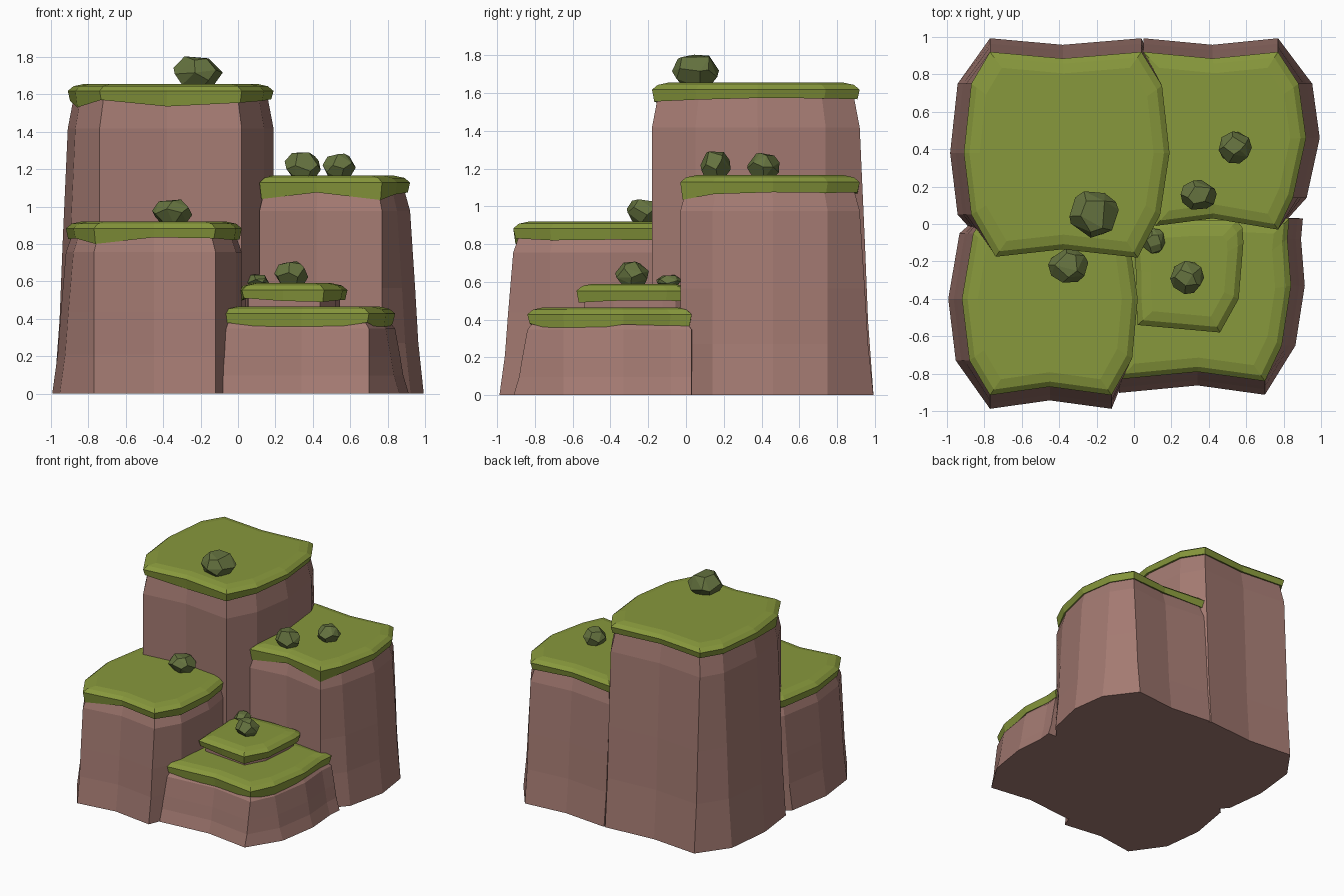
import bpy, bmesh, random
from mathutils import Vector

if "Cube" in bpy.data.objects:
    bpy.data.objects.remove(bpy.data.objects["Cube"])

random.seed(4)


def material(name, rgb):
    m = bpy.data.materials.new(name)
    m.diffuse_color = (*rgb, 1)
    m.use_nodes = True
    m.node_tree.nodes["Principled BSDF"].inputs["Base Color"].default_value = m.diffuse_color
    return m


ROCK = material("red brown rock", (0.37, 0.195, 0.168))
GRASS = material("olive grass", (0.245, 0.315, 0.045))
BUSH = material("dark bush green", (0.13, 0.17, 0.05))


def finish(bm, name, mat):
    bmesh.ops.recalc_face_normals(bm, faces=bm.faces)
    me = bpy.data.meshes.new(name)
    bm.to_mesh(me)
    bm.free()
    me.materials.append(mat)
    ob = bpy.data.objects.new(name, me)
    bpy.context.collection.objects.link(ob)
    return ob


def loft(name, rings, mat):
    """Skin a closed stack of rings with equal point counts."""
    bm = bmesh.new()
    rows = [[bm.verts.new(p) for p in ring] for ring in rings]
    n = len(rows[0])
    for lo, hi in zip(rows, rows[1:]):
        for i in range(n):
            j = (i + 1) % n
            bm.faces.new((lo[i], lo[j], hi[j], hi[i]))
    bm.faces.new(rows[0][::-1])
    bm.faces.new(rows[-1])
    return finish(bm, name, mat)


def inset(outline, d):
    """Pull an outline towards its middle by about the distance d."""
    xs, ys = [p[0] for p in outline], [p[1] for p in outline]
    cx, cy = (min(xs) + max(xs)) / 2, (min(ys) + max(ys)) / 2
    sx = 1 - 2 * d / (max(xs) - min(xs))
    sy = 1 - 2 * d / (max(ys) - min(ys))
    return [(cx + (x - cx) * sx, cy + (y - cy) * sy) for x, y in outline]


def at(outline, z):
    return [(x, y, z) for x, y in outline]


def flare(v, d):
    """Push only the outer sides of the whole block outwards."""
    return v + d * (1 if v > 0 else -1) if abs(v) > 0.78 else v


def rock(name, outline, height):
    # cliff flares outward towards the ground, tucks in under the grass
    rings = []
    for f, d in ((0, .073), (0.25, .044), (0.52, .027), (0.9, 0)):
        rings.append([(flare(x, d), flare(y, d), f * height) for x, y in outline])
    rings.append(at(inset(outline, 0.03), height))
    rings.append(at(inset(outline, 0.06), height + 0.02))
    loft(name, rings, ROCK)


def grass(name, outline, top, front):
    # ragged lower lip: chosen drops along right and front, random elsewhere
    drops = [random.uniform(0.08, 0.1) for _ in outline]
    drops[5:10] = front
    lip = [(x, y, top - d) for (x, y), d in zip(inset(outline, 0.012), drops)]
    loft(name, [at(inset(outline, 0.07), top - 0.07), lip,
                at(outline, top - 0.037),
                at(inset(outline, 0.03), top - 0.012),
                at(inset(outline, 0.085), top)], GRASS)


# outlines run clockwise from the back left corner, three points per side
TALL = [(-.77, .92), (-.38, .885), (.04, .92), (.15, .74), (.19, .38), (.14, .05),
        (.02, -.18), (-.38, -.135), (-.74, -.175), (-.87, .05), (-.91, .38), (-.87, .75)]
LEFT = [(-.74, .12), (-.45, .1), (-.12, .12), (-.03, -.05), (.02, -.4), (-.01, -.72),
        (-.12, -.915), (-.45, -.87), (-.77, -.915), (-.88, -.73), (-.92, -.4), (-.86, -.05)]
RIGHT = [(.05, .92), (.42, .885), (.77, .92), (.88, .75), (.92, .46), (.85, .14),
         (.77, -.03), (.42, .03), (.115, -.01), (.11, .15), (.1, .4), (.08, .7)]
LOW = [(0, .05), (.4, .05), (.83, .03), (.82, -.08), (.84, -.33), (.79, -.65),
       (.7, -.84), (.34, -.79), (-.08, -.83), (-.1, -.6), (-.1, -.4), (-.08, -.1)]
STEP = [(0, 0), (.3, .02), (.55, .02), (.58, -.02), (.585, -.1), (.56, -.4),
        (.46, -.58), (.24, -.56), (.02, -.54), (.01, -.4), (.01, -.25), (0, -.1)]

# cliffs with grass caps
for name, outline, top, front in (
        ("tall_back", TALL, 1.655, (.09, .10, .12, .085, .125)),
        ("left_front", LEFT, .92, (.1, .09, .085, .12, .09)),
        ("right_back", RIGHT, 1.165, (.1, .13, .09, .125, .1)),
        ("low_front", LOW, .465, (.135, .085, .135, .085, .08))):
    rock(name + "_cliff", outline, top - 0.08)
    grass(name + "_grass", outline, top, front)

# small step on the lowest cliff
foot = inset(STEP, 0.04)
loft("step_rock", [at(foot, 0.4), at(foot, 0.54)], ROCK)
grass("step_grass", STEP, 0.59, (.09, .10, .095, .08, .09))


def bush(name, x, y, base, rx, ry, height):
    # faceted lump: hull of a jittered twenty point ball
    ball = bmesh.new()
    bmesh.ops.create_icosphere(ball, subdivisions=1, radius=1)
    pts = [f.calc_center_median().normalized() for f in ball.faces]
    ball.free()
    bm = bmesh.new()
    for p in pts:
        q = (p + Vector([random.uniform(-.2, .2) for _ in range(3)])).normalized()
        bm.verts.new((x + q.x * rx, y + q.y * ry,
                      base + height * (0.42 + 0.6 * q.z)))
    hull = bmesh.ops.convex_hull(bm, input=bm.verts)
    bmesh.ops.delete(bm, geom=[v for v in hull["geom_interior"]
                               if isinstance(v, bmesh.types.BMVert)], context='VERTS')
    bmesh.ops.dissolve_limit(bm, angle_limit=0.2, verts=bm.verts, edges=bm.edges)
    finish(bm, name, BUSH)


bush("tall_bush", -.215, .055, 1.645, .135, .13, .17)
bush("left_bush", -.35, -.225, .915, .11, .095, .13)
bush("right_bush_front", .345, .155, 1.155, .1, .085, .145)
bush("right_bush_back", .54, .41, 1.155, .09, .09, .13)
bush("step_bush", .285, -.285, .585, .092, .092, .125)
bush("step_bush_small", .105, -.09, .575, .065, .07, .065)
